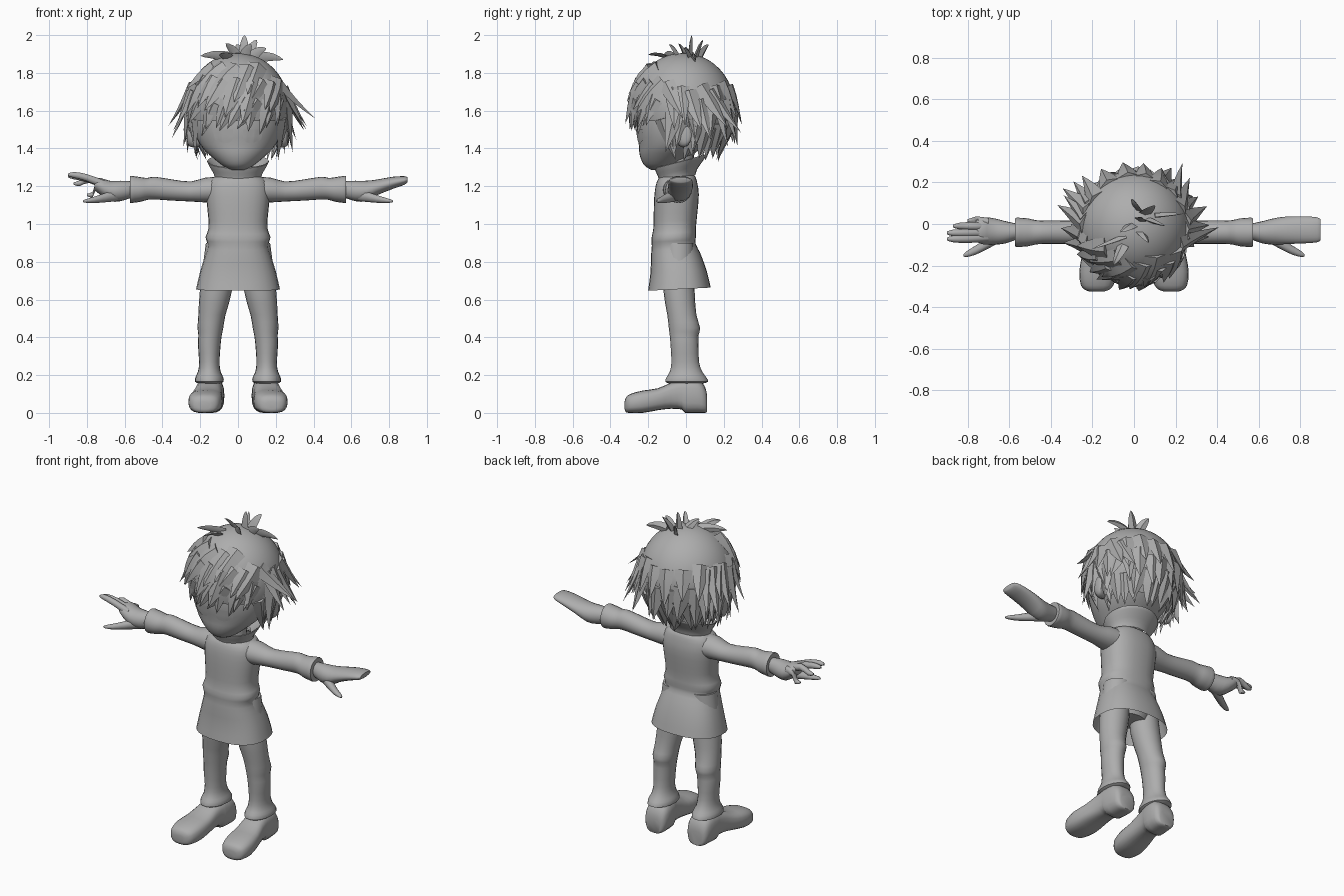
import bpy, bmesh, math, random
from mathutils import Vector

random.seed(7)
grey = bpy.data.materials.new("plain grey")
grey.diffuse_color = (0.42, 0.42, 0.42, 1)


def finish(name, bm, angle=50, normals=True):
    if normals:
        bmesh.ops.recalc_face_normals(bm, faces=bm.faces)
    me = bpy.data.meshes.new(name)
    bm.to_mesh(me)
    bm.free()
    me.materials.append(grey)
    me.shade_smooth()
    me.set_sharp_from_angle(angle=math.radians(angle))
    ob = bpy.data.objects.new(name, me)
    bpy.context.collection.objects.link(ob)
    return ob


def refine(rings):
    """Insert a smooth in-between ring in every span."""
    out = []
    for i in range(len(rings) - 1):
        p0, p1 = rings[max(i - 1, 0)], rings[i]
        p2, p3 = rings[i + 1], rings[min(i + 2, len(rings) - 1)]
        out.append(p1)
        out.append([(9 * (b + c) - a - d) / 16 for a, b, c, d in zip(p0, p1, p2, p3)])
    return out + [rings[-1]]


def loft(name, rings, axis="z", seg=20, power=2.0, tilt=0.0, caps=True, side=1):
    """Rings are (x, y, z, radius, radius) with superellipse sections across an axis."""
    bm = bmesh.new()
    loops = []
    for x, y, z, a, b in refine(rings):
        loop = []
        for k in range(seg):
            t = 2 * math.pi * k / seg
            c, s = math.cos(t), math.sin(t)
            u = a * math.copysign(abs(c) ** (2 / power), c)
            v = b * math.copysign(abs(s) ** (2 / power), s)
            p = {"z": (x + u, y + v, z + tilt * v),
                 "x": (x, y + u, z + v),
                 "y": (x + u, y, z + v)}[axis]
            loop.append(bm.verts.new((p[0] * side, p[1], p[2])))
        loops.append(loop)
    for l0, l1 in zip(loops, loops[1:]):
        for k in range(seg):
            j = (k + 1) % seg
            bm.faces.new((l0[k], l0[j], l1[j], l1[k]))
    if caps:
        bm.faces.new(loops[0])
        bm.faces.new(loops[-1])
    return finish(name, bm)


# Coat body, open at the hem
loft("coat", [(0, -.035, .655, .222, .166), (0, -.04, .75, .2, .148), (0, -.055, .84, .172, .13),
              (0, -.065, .89, .16, .116), (0, -.065, .93, .172, .118), (0, -.06, .98, .155, .113),
              (0, -.055, 1.06, .16, .116), (0, -.05, 1.15, .168, .118), (0, -.05, 1.21, .162, .11),
              (0, -.048, 1.245, .135, .098), (0, -.045, 1.26, .1, .08)],
     power=2.4, seg=28, tilt=0.05, caps=False)
# Flared stand-up collar with an inner wall
loft("collar", [(0, -.045, 1.235, .122, .095), (0, -.042, 1.265, .128, .102), (0, -.034, 1.30, .148, .122),
                (0, -.028, 1.33, .164, .138), (0, -.028, 1.327, .152, .126), (0, -.038, 1.27, .1, .08)],
     seg=28, tilt=0.26, caps=False)
loft("neck", [(0, -.04, 1.2, .08, .07), (0, -.04, 1.28, .075, .07), (0, -.03, 1.4, .08, .08)])
loft("hips", [(0, -.04, .7, .1, .08), (0, -.045, .78, .15, .1), (0, -.05, .95, .13, .09)])

for s, tag in ((1, "left"), (-1, "right")):
    # Sleeve with a folded cuff
    loft(tag + "_sleeve", [(.08, -.045, 1.18, .08, .07), (.17, -.045, 1.18, .074, .066),
                           (.25, -.04, 1.172, .058, .053), (.35, -.04, 1.18, .056, .056),
                           (.44, -.04, 1.19, .056, .06), (.48, -.04, 1.186, .06, .058),
                           (.51, -.04, 1.183, .067, .064), (.55, -.04, 1.183, .07, .07),
                           (.572, -.04, 1.183, .067, .071), (.57, -.04, 1.183, .04, .045)], "x", side=s)
    # Trouser leg with a gathered hem
    loft(tag + "_leg", [(.09, -.04, .9, .08, .08), (.115, -.038, .66, .086, .083), (.138, -.022, .52, .072, .077),
                        (.146, -.008, .45, .068, .083), (.148, -.01, .41, .062, .076),
                        (.152, -.008, .36, .06, .074), (.152, -.004, .27, .054, .073),
                        (.152, 0, .22, .06, .085), (.152, .002, .19, .073, .104),
                        (.152, .004, .165, .076, .114), (.152, 0, .155, .055, .085)], side=s)
    # Shoe with a raised arch behind a rounded toe: y, centre x, half width, sole, top
    shoe = [(.112, .145, .045, .005, .09), (.1, .145, .064, 0, .14), (.06, .146, .074, 0, .18),
            (-.005, .15, .074, 0, .185), (-.022, .152, .072, .018, .18), (-.08, .158, .074, .022, .16),
            (-.15, .166, .084, .014, .13), (-.23, .173, .09, 0, .118), (-.295, .177, .078, 0, .1),
            (-.318, .178, .055, .004, .082), (-.325, .178, .03, .02, .06)]
    loft(tag + "_shoe", [(cx, y, (lo + hi) / 2, w, (hi - lo) / 2) for y, cx, w, lo, hi in shoe],
         "y", power=2.8, side=s)
    # Thumb
    loft(tag + "_thumb", [(.63, -.05, 1.155, .03, .035), (.7, -.09, 1.14, .028, .026),
                          (.76, -.125, 1.128, .022, .018), (.805, -.145, 1.122, .014, .01),
                          (.82, -.15, 1.12, .004, .004)], "x", seg=10, side=s)

# Left hand is a flat mitten shape, right hand has spread fingers
palm = [(.55, -.035, 1.185, .034, .04), (.62, -.04, 1.175, .054, .054), (.68, -.035, 1.175, .064, .054)]
loft("left_hand", palm + [(.74, -.03, 1.195, .066, .041), (.82, -.028, 1.218, .065, .032),
                          (.88, -.028, 1.23, .06, .023), (.897, -.028, 1.234, .05, .013)], "x")
loft("right_palm", palm + [(.73, -.033, 1.2, .064, .045), (.76, -.033, 1.21, .05, .03)], "x", side=-1)
for i, (y, x, z, bend) in enumerate(((-.072, .9, 1.26, .01), (-.043, .9, 1.252, .01),
                                     (-.01, .87, 1.215, .025), (.017, .8, 1.155, .02))):
    mx = (.7 + x) / 2
    mz = (1.21 + z) / 2 + bend
    loft("right_finger_%d" % (i + 1), [(.7, y * .85 - .005, 1.205, .02, .024), (mx, y, mz, .019, .02),
                                       (x - .03, y, z, .016, .016), (x, y, z, .006, .006)],
         "x", seg=10, side=-1)

# Face and skull
head = loft("head", [(0, -.15, 1.285, .03, .03), (0, -.14, 1.305, .075, .075), (0, -.125, 1.335, .115, .11),
                     (0, -.1, 1.375, .16, .147), (0, -.075, 1.42, .2, .175), (0, -.045, 1.5, .236, .218),
                     (0, -.025, 1.6, .245, .235), (0, -.02, 1.72, .215, .21), (0, -.02, 1.82, .13, .13)],
            seg=32)
# Ears
for s, tag in ((1, "left"), (-1, "right")):
    loft(tag + "_ear", [(.2, -.02, 1.46, .035, .05), (.235, -.015, 1.465, .04, .06),
                        (.262, -.005, 1.47, .035, .055), (.27, 0, 1.475, .015, .03)], "x", seg=12, side=s)
    # Thin eye plate following the face
    bm = bmesh.new()
    bmesh.ops.create_grid(bm, x_segments=8, y_segments=6, size=1)
    for v in bm.verts:
        u, w = v.co.x, v.co.y
        v.co = (s * (.097 + .068 * u * (1 - .15 * (w < 0) * w * w)), -.3, 1.457 + .042 * w * (1 - .35 * u * u * (w < 0)))
    eye = finish(tag + "_eye", bm)
    wrap = eye.modifiers.new("fit", "SHRINKWRAP")
    wrap.target = head
    wrap.wrap_method = "NEAREST_SURFACEPOINT"
    wrap.wrap_mode = "ABOVE_SURFACE"
    wrap.offset = .004

# Hair cap, cut away over the face
C, R = Vector((0, -.015, 1.62)), Vector((.27, .272, .285))
bm = bmesh.new()
bmesh.ops.create_uvsphere(bm, u_segments=40, v_segments=24, radius=1)
for v in bm.verts:
    v.co = C + v.co * R
bmesh.ops.delete(bm, geom=[f for f in bm.faces if f.calc_center_median().z <
                           (1.55 if f.calc_center_median().y < -.06 else 1.42)], context="FACES")
finish("hair_cap", bm)

# Pointed hair locks
bm = bmesh.new()


def spike(spine, wide, side, out):
    prev = None
    n = len(spine) - 1
    for i, p in enumerate(spine[:-1]):
        w = wide * (1 - (i / n) ** 1.6) * .5
        ring = [bm.verts.new(p + o) for o in (side * w, out * w * .45, -side * w, -out * w * .35)]
        if prev:
            for k in range(4):
                bm.faces.new((prev[k], prev[(k + 1) % 4], ring[(k + 1) % 4], ring[k]))
        else:
            bm.faces.new(ring[::-1])
        prev = ring
    tip = bm.verts.new(spine[-1])
    for k in range(4):
        bm.faces.new((prev[k], prev[(k + 1) % 4], tip))


def lock(az, el, sweep, length, wide, lift):
    """Lay a lock along the scalp; azimuth 0 is the front, sweep turns it sideways."""
    a, e, s = (math.radians(d) for d in (az, el, sweep))
    n = Vector((math.sin(a) * math.cos(e), -math.cos(a) * math.cos(e), math.sin(e)))
    down = Vector((math.sin(a) * math.sin(e), -math.cos(a) * math.sin(e), -math.cos(e)))
    d = down * math.cos(s) + Vector((math.cos(a), math.sin(a), 0)) * math.sin(s)
    spine = []
    for t in (0, .25, .5, .75, 1):
        q = (n * R + d * length * t)
        u = Vector((q.x / R.x, q.y / R.y, q.z / R.z)).normalized()
        spine.append(C + u * R + u * (lift * t * t - .004))
    spike(spine, wide, d.cross(n).normalized(), n)


def row(start, stop, count, el, sweep, length, wide, lift):
    for i in range(count):
        j = random.uniform
        lock(start + (stop - start) * (i + .5) / count + j(-4, 4), el + j(-5, 5), sweep + j(-14, 14),
             length * j(.8, 1.2), wide * j(.85, 1.15), lift * j(.7, 1.25))


row(-68, 68, 14, 8, -22, .2, .085, .035)       # fringe
row(-75, 75, 9, 30, -30, .24, .11, .045)       # upper fringe
row(-60, 50, 5, 52, -30, .25, .11, .03)        # swept front
row(62, 110, 6, -10, 5, .2, .08, .07)          # side burns
row(-110, -62, 6, -10, -5, .2, .08, .07)
row(100, 260, 14, -18, 0, .2, .1, .06)         # nape
row(75, 285, 15, 4, 0, .22, .1, .095)          # middle back
row(65, 125, 6, 22, 20, .24, .1, .12)          # flared sides
row(-125, -65, 6, 22, -20, .24, .1, .12)
row(120, 240, 6, 26, 0, .22, .09, .07)         # upper back

# Crown tuft
for bx, by, tx, ty, tz in ((.03, .02, .035, .03, 2.0), (.05, .05, .1, .09, 1.975), (0, 0, -.065, -.04, 1.955),
                           (.07, .02, .15, -.01, 1.93), (.02, .07, -.01, .12, 1.95), (.1, .04, .24, .05, 1.87),
                           (-.04, -.06, -.2, -.12, 1.89), (.03, -.04, .07, -.09, 1.95),
                           (-.05, -.1, -.1, -.2, 1.895)):
    base, tip = Vector((bx, by, 1.88)), Vector((tx, ty, tz))
    mid = (base + tip) / 2 + Vector((0, 0, .02))
    pts = [base.lerp(mid, t).lerp(mid.lerp(tip, t), t) for t in (0, .3, .6, .85, 1)]
    side = (tip - base).cross(Vector((.3, 1, .2))).normalized()
    spike(pts, .06, side, side.cross(tip - base).normalized())
finish("hair_locks", bm, 40)
